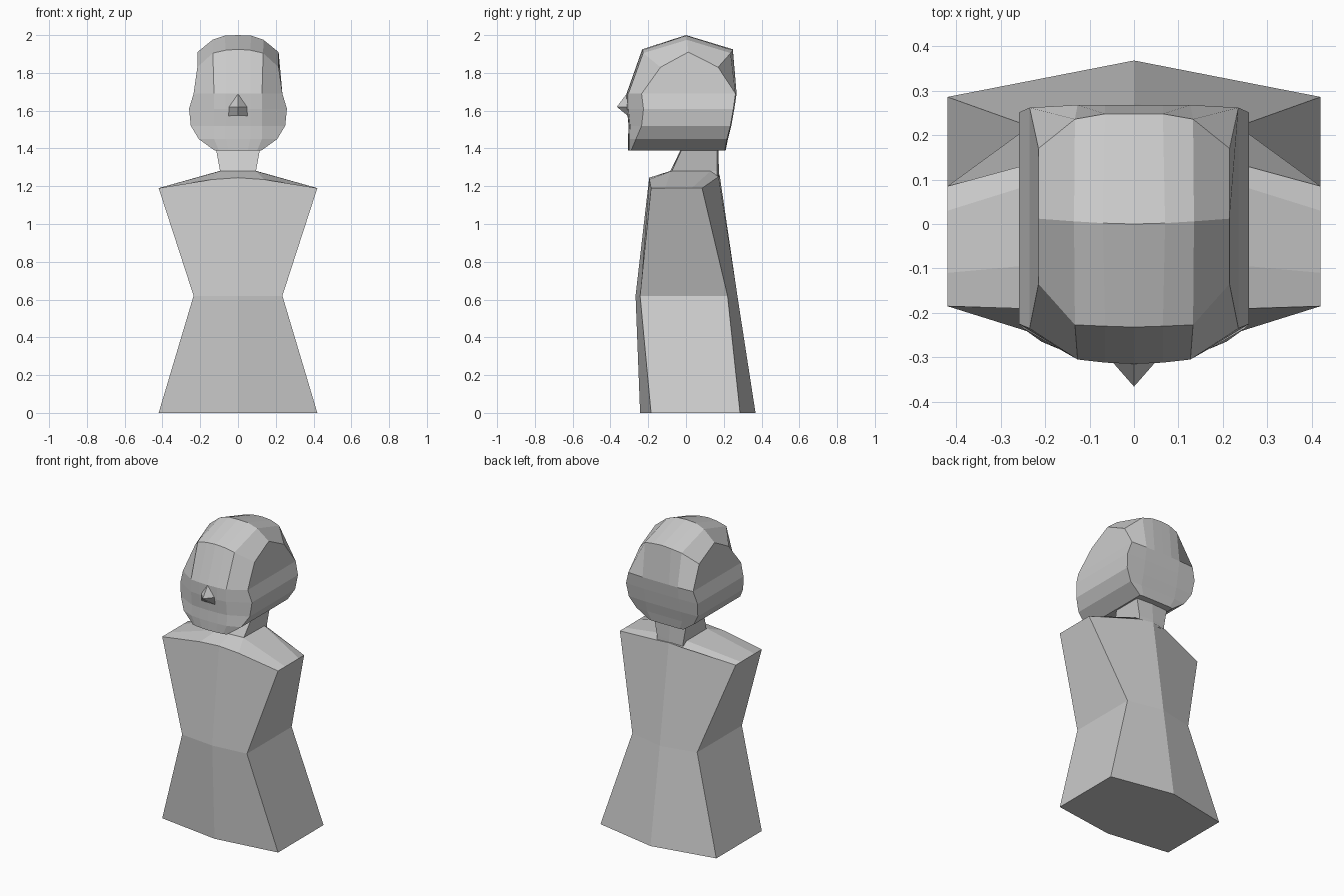
import bpy, bmesh

if "Cube" in bpy.data.objects:
    bpy.data.objects.remove(bpy.data.objects["Cube"])

clay = bpy.data.materials.new("plain_grey")
clay.diffuse_color = (0.6, 0.6, 0.6, 1)
clay.use_nodes = True
clay.node_tree.nodes["Principled BSDF"].inputs["Base Color"].default_value = clay.diffuse_color


def symmetric(name, faces):
    """Flat-shaded mesh from right-half faces, mirrored across x = 0."""
    bm = bmesh.new()
    for side in (1, -1):
        for pts in faces:
            bm.faces.new([bm.verts.new((side * x, y, z)) for x, y, z in pts])
    bmesh.ops.remove_doubles(bm, verts=bm.verts, dist=0.0005)
    bmesh.ops.recalc_face_normals(bm, faces=bm.faces)
    me = bpy.data.meshes.new(name)
    bm.to_mesh(me)
    bm.free()
    me.materials.append(clay)
    ob = bpy.data.objects.new(name, me)
    bpy.context.collection.objects.link(ob)
    return ob


def loft(rows):
    """Quads between consecutive rows of points."""
    return [(a[i], a[i + 1], b[i + 1], b[i])
            for a, b in zip(rows, rows[1:]) for i in range(len(a) - 1)]


# Torso: hexagonal hem and waist, then sloping shoulders
def hexagon(z, w, front, front_corner, back_corner, back):
    return [(0, front, z), (w, front_corner, z), (w, back_corner, z), (0, back, z)]


hem = hexagon(0, 0.42, -0.243, -0.185, 0.286, 0.368)
waist = hexagon(0.62, 0.235, -0.267, -0.243, 0.22, 0.272)
shoulder = [(0.42, y, 1.19) for y in (-0.185, -0.11, 0.03, 0.085)]
chest = [(0, -0.195, 1.245), (0.14, -0.194, 1.235)]
collar = [(0, -0.085, 1.28), (0.095, -0.08, 1.28), (0.1, 0.13, 1.28),
          (0.1, 0.172, 1.25), (0, 0.178, 1.26)]
torso = loft([hem, waist]) + [
    hem,
    (waist[0], waist[1], shoulder[0], chest[1], chest[0]),
    (waist[1], waist[2], *reversed(shoulder)),
    (waist[2], waist[3], collar[4], collar[3], shoulder[3]),
    (chest[0], chest[1], collar[1], collar[0]),
    (chest[1], shoulder[0], shoulder[1], collar[1]),
    (collar[1], shoulder[1], shoulder[2], collar[2]),
    (collar[2], shoulder[2], shoulder[3], collar[3]),
    collar,
]
symmetric("torso", torso)

# Neck: flares slightly towards the head
neck = [hexagon(1.25, 0.094, -0.1, -0.09, 0.165, 0.174),
        hexagon(1.28, 0.095, -0.083, -0.075, 0.165, 0.174),
        hexagon(1.40, 0.117, -0.025, -0.02, 0.165, 0.172)]
symmetric("neck", loft(neck) + [neck[0], neck[-1]])

# Head crown: columns running from forehead over the top to the back
crown = [
    [(0, -0.315, 1.69), (0.065, -0.312, 1.69), (0.127, -0.305, 1.69), (0.235, -0.235, 1.69)],
    [(0, -0.232, 1.925), (0.065, -0.23, 1.92), (0.133, -0.227, 1.905), (0.215, -0.135, 1.83)],
    [(0, 0, 2.0), (0.07, 0.002, 1.997), (0.135, 0.006, 1.975), (0.215, 0.012, 1.91)],
    [(0, 0.248, 1.925), (0.065, 0.248, 1.92), (0.133, 0.236, 1.905), (0.215, 0.17, 1.83)],
    [(0, 0.268, 1.69), (0.065, 0.268, 1.69), (0.127, 0.268, 1.69), (0.235, 0.262, 1.69)],
]


# Head lower rings: (z, half width, front y, front corner y, back y, column scale)
def head_ring(z, w, front, corner, back, s):
    cols = [(0, front), (0.065 * s, front + 0.002), (0.127 * s, front + 0.008)]
    return ([(x, y, z) for x, y in cols] + [(w, corner, z), (w, back - 0.005, z)]
            + [(x, back, z) for x, _ in reversed(cols)])


rings = [crown[0] + crown[4][::-1],
         head_ring(1.61, 0.259, -0.313, -0.225, 0.256, 1),
         head_ring(1.52, 0.25, -0.304, -0.235, 0.24, 1),
         head_ring(1.45, 0.208, -0.307, -0.265, 0.222, 1),
         head_ring(1.39, 0.125, -0.306, -0.29, 0.21, 0.8)]
temple = [row[3] for row in crown]
symmetric("head", loft(crown) + loft(rings) + [temple, rings[-1]])

# Nose: small wedge with a flat underside
bridge, tip = (0, -0.314, 1.69), (0, -0.366, 1.62)
nostril, nose_base = (0.05, -0.309, 1.62), (0.05, -0.308, 1.573)
under = (0, -0.308, 1.573)
symmetric("nose", [(bridge, nostril, tip), (tip, nostril, nose_base, under),
                   (bridge, under, nose_base, nostril)])
